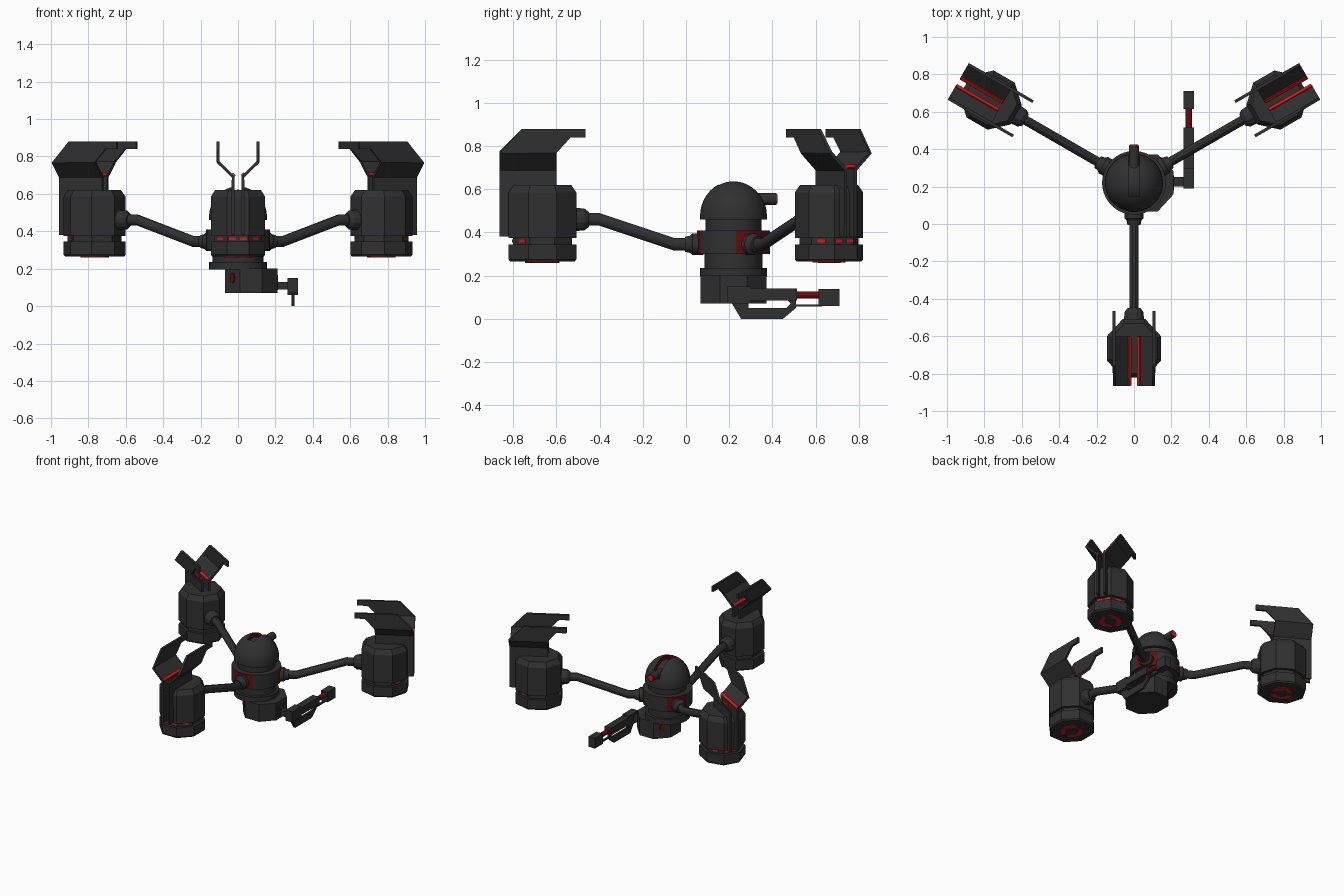
import bpy, bmesh, math
from mathutils import Matrix

if "Cube" in bpy.data.objects:
    bpy.data.objects.remove(bpy.data.objects["Cube"])

def material(name, col):
    m = bpy.data.materials.new(name)
    m.diffuse_color = (*col, 1)
    m.use_nodes = True
    m.node_tree.nodes["Principled BSDF"].inputs["Base Color"].default_value = m.diffuse_color
    return m

DARK = material("charcoal", (0.03, 0.03, 0.03))
DEEP = material("deep_red", (0.13, 0.004, 0.004))
RED = material("bright_red", (0.75, 0.008, 0.008))
I = Matrix.Identity(4)

def finish(name, bm, mat, M=I, smooth=False):
    bmesh.ops.recalc_face_normals(bm, faces=bm.faces)
    me = bpy.data.meshes.new(name)
    bm.to_mesh(me)
    bm.free()
    me.materials.append(mat)
    if smooth:
        me.polygons.foreach_set("use_smooth", [True] * len(me.polygons))
        me.set_sharp_from_angle(angle=math.radians(32))
    ob = bpy.data.objects.new(name, me)
    bpy.context.collection.objects.link(ob)
    ob.matrix_world = M
    return ob

def loft(name, sections, n, mat, axis="z", M=I, smooth=False):
    """Closed skin through sections (cx, cy, cz, ra, rb) lying across an axis."""
    bm = bmesh.new()
    k = 1 / math.cos(math.pi / n)          # radii are given to the flats
    rings = []
    for cx, cy, cz, ra, rb in sections:
        ring = []
        for i in range(n):
            t = (i + 0.5) * 2 * math.pi / n
            a, b = k * ra * math.cos(t), k * rb * math.sin(t)
            off = {"z": (a, b, 0), "x": (0, a, b), "y": (a, 0, b)}[axis]
            ring.append(bm.verts.new((cx + off[0], cy + off[1], cz + off[2])))
        rings.append(ring)
    for r, s in zip(rings, rings[1:]):
        for i in range(n):
            j = (i + 1) % n
            bm.faces.new((r[i], r[j], s[j], s[i]))
    bm.faces.new(rings[0])
    bm.faces.new(rings[-1])
    return finish(name, bm, mat, M, smooth)

def box(name, x, y, z, mat, M=I):
    bm = bmesh.new()
    bmesh.ops.create_cube(bm, size=1)
    for v in bm.verts:
        v.co = [(r[0] + r[1]) / 2 + c * (r[1] - r[0]) for c, r in zip(v.co, (x, y, z))]
    return finish(name, bm, mat, M)

def turned(profile, cx=0, cy=0.22):
    return [(cx, cy, z, r, r) for r, z in profile]

CY = 0.22
ARMS = [math.radians(a) for a in (-90, 30, 150)]

# ---- central body
dome_profile = [(0.155 * math.cos(t), 0.475 + 0.165 * math.sin(t))
                for t in [i * math.pi / 20 for i in range(10)]] + [(0.004, 0.64)]
dome = loft("dome", turned([(0.155, 0.46)] + dome_profile), 40, DARK, smooth=True)
slot = box("slot_cutter", (-0.03, 0.03), (0.15, 0.45), (0.53, 0.7), DEEP)
slot.hide_render = slot.hide_viewport = True
dome.data.materials.append(DEEP)
cut = dome.modifiers.new("slot", "BOOLEAN")
cut.operation, cut.solver, cut.object = "DIFFERENCE", "EXACT", slot
cut.material_mode = "TRANSFER"
loft("dome_core", turned([(r * 0.85, 0.47 + (z - 0.475) * 0.85) for r, z in dome_profile]),
     32, DARK, smooth=True)
loft("upper_neck", turned([(0.13, 0.39), (0.13, 0.47)]), 40, DARK, smooth=True)
loft("lower_neck", turned([(0.135, 0.22), (0.135, 0.31)]), 40, DARK, smooth=True)
hull = loft("hull", turned([(0.17, 0.30), (0.17, 0.41)]), 48, DARK, smooth=True)
hull.data.materials.append(DEEP)
for p in hull.data.polygons:               # red panels around the arm roots
    if abs(p.normal.z) < 0.5:
        a = math.atan2(p.normal.y, p.normal.x)
        if any(abs(math.remainder(a - t, 2 * math.pi)) < math.radians(26) for t in ARMS):
            p.material_index = 1
loft("base_disc", turned([(0.155, 0.195), (0.155, 0.235)]), 40, DARK, smooth=True)
loft("base_block", [(0.07, CY, 0.07, 0.14, 0.152), (0.07, CY, 0.20, 0.14, 0.152)], 8, DARK)
for s in (-1, 1):                          # small lamps on the slanted base faces
    M = Matrix.Translation((-0.03, CY + s * 0.11, 0.15)) @ Matrix.Rotation(
        math.atan2(s * 0.14, -0.152), 4, "Z")
    loft("base_lamp", [(-0.01, 0, 0, 0.016, 0.026), (0.004, 0, 0, 0.016, 0.026)], 8, DEEP, "x", M)

# ---- eye barrel, looking backwards out of the dome slot
loft("eye_barrel", [(0, 0.28, 0.555, 0.027, 0.027), (0, 0.42, 0.555, 0.027, 0.027)],
     16, DARK, "y", smooth=True)
loft("eye_lens", [(0, 0.41, 0.555, 0.022, 0.022), (0, 0.425, 0.555, 0.020, 0.020)],
     16, RED, "y", smooth=True)

# ---- side gun
box("gun_mount", (0.15, 0.215), (0.18, 0.26), (0.085, 0.165), DARK)
box("gun_link", (0.20, 0.27), (0.20, 0.25), (0.09, 0.13), DARK)
box("gun_breech", (0.265, 0.32), (0.19, 0.30), (0.07, 0.15), DARK)
box("gun_body", (0.265, 0.32), (0.30, 0.515), (0.085, 0.14), DARK)
loft("gun_core", [(0.293, 0.51, 0.11, 0.017, 0.017), (0.293, 0.63, 0.11, 0.017, 0.017)],
     12, DEEP, "y", smooth=True)
box("gun_muzzle", (0.265, 0.32), (0.615, 0.71), (0.06, 0.137), DARK)
box("gun_rod", (0.285, 0.30), (0.50, 0.63), (0.056, 0.066), DARK)

def flat_plate(outline, x):
    bm = bmesh.new()
    f = bm.faces.new([bm.verts.new((x, a, b)) for a, b in outline])
    return bm, f

bm, f = flat_plate([(0.21, 0.075), (0.255, 0), (0.45, 0), (0.51, 0.05), (0.51, 0.09), (0.465, 0.09),
                    (0.485, 0.07), (0.465, 0.05), (0.29, 0.05), (0.29, 0.09), (0.21, 0.09)], 0.285)
ext = bmesh.ops.extrude_face_region(bm, geom=[f], use_keep_orig=True)
bmesh.ops.translate(bm, vec=(0.016, 0, 0),
                    verts=[g for g in ext["geom"] if isinstance(g, bmesh.types.BMVert)])
finish("gun_grip", bm, DARK)

# ---- three arms with pods, built along +x and turned around the body
PC = 0.885

def pod_oct(levels):
    return [(PC, 0, z, 0.157 * s, 0.145 * s) for s, z in levels]

def fin(side, M):
    """Thin hooked plate, folded outwards between two heights."""
    bm = bmesh.new()
    bm.faces.new([bm.verts.new((r, 0, z)) for r, z in
                  [(1.085, 0.38), (1.085, 0.77), (0.98, 0.88), (0.685, 0.88), (0.685, 0.84),
                   (0.755, 0.84), (0.82, 0.77), (0.82, 0.38)]])
    for h in (0.69, 0.77):
        bmesh.ops.bisect_plane(bm, geom=bm.verts[:] + bm.edges[:] + bm.faces[:],
                               plane_co=(0, 0, h), plane_no=(0, 0, 1))
    for v in bm.verts:
        t = min(1, max(0, (v.co.z - 0.69) / 0.08))
        v.co.y = side * (0.026 + 0.08 * t)
    ob = finish("fin", bm, DARK, M)
    sol = ob.modifiers.new("thickness", "SOLIDIFY")
    sol.thickness, sol.offset = 0.016, 0

for ang in ARMS:
    M = Matrix.Translation((0, CY, 0)) @ Matrix.Rotation(ang, 4, "Z")
    # arm
    loft("arm_socket", [(x, 0, 0.345, r, r) for x, r in
                        [(0.14, 0.05), (0.19, 0.05), (0.20, 0.04), (0.225, 0.035)]],
         16, DARK, "x", M, True)
    loft("arm_tube", [(x, 0, z, 0.025, 0.029) for x, z in
                      [(0.2, 0.345), (0.275, 0.345), (0.62, 0.46), (0.69, 0.46)]],
         12, DARK, "x", M, True)
    loft("arm_flange", [(x, 0, 0.46, r, r) for x, r in
                        [(0.67, 0.035), (0.69, 0.05), (0.74, 0.055)]], 12, DARK, "x", M)
    # pod
    loft("pod_body", pod_oct([(1, 0.375), (1, 0.585), (0.85, 0.62)]), 8, DARK, "z", M)
    loft("pod_neck", pod_oct([(0.87, 0.335), (0.87, 0.385)]), 8, DARK, "z", M)
    loft("pod_foot", pod_oct([(0.95, 0.265), (1, 0.275), (1, 0.345)]), 8, DARK, "z", M)
    # red slits round the pod neck
    for k in (-2, -1, 1, 2):
        N = M @ Matrix.Translation((PC, 0, 0)) @ Matrix.Rotation(k * math.pi / 4 if abs(k) > 1
                                                                else 0, 4, "Z")
        lo = 0.012 if k > 0 else -0.047
        d = 0.137 if abs(k) == 1 else 0.127
        if abs(k) == 1:
            box("neck_light", (d - 0.004, d + 0.003), (lo, lo + 0.035), (0.354, 0.368), RED, N)
        else:
            N = M @ Matrix.Translation((PC, 0, 0)) @ Matrix.Rotation(
                math.copysign(math.pi / 4, k), 4, "Z")
            box("neck_light", (d, d + 0.007), (-0.02, 0.02), (0.354, 0.368), RED, N)
    # thruster glow under the pod: two red arcs
    loft("thruster_glow", [(PC, 0, z, 0.075, 0.075) for z in (0.261, 0.266)], 16, RED, "z", M)
    loft("thruster_core", [(PC, 0, z, 0.043, 0.043) for z in (0.259, 0.266)], 16, DARK, "z", M)
    box("thruster_bar", (PC - 0.08, PC + 0.08), (-0.014, 0.014), (0.259, 0.266), DARK, M)
    # paired fins with a red strip low in each fold
    for s in (-1, 1):
        fin(s, M)
        S = M @ Matrix.Translation((0, s * 0.026, 0.702)) @ Matrix.Rotation(s * math.pi / 4, 4, "X")
        box("fin_strip", (0.822, 1.083), (-0.008, 0.012), (0.0, 0.007), RED, S)
